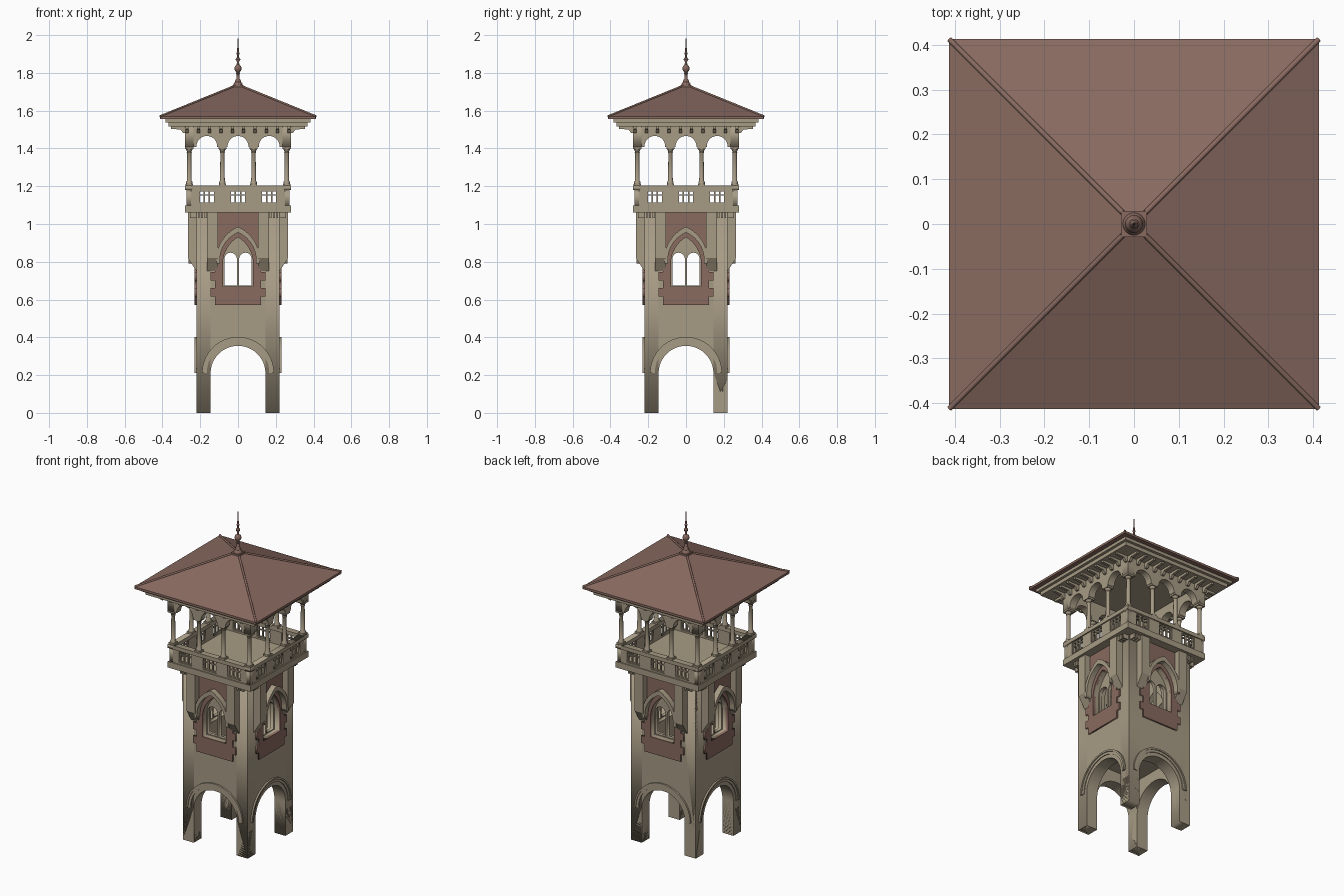
import bpy, bmesh, math
from mathutils import Matrix, Vector

cube = bpy.data.objects.get("Cube")
if cube:
    bpy.data.objects.remove(cube, do_unlink=True)


def material(name, rgb):
    m = bpy.data.materials.new(name)
    m.use_nodes = True
    m.diffuse_color = (*rgb, 1)
    m.node_tree.nodes["Principled BSDF"].inputs["Base Color"].default_value = (*rgb, 1)
    return m


STONE = material("warm stone", (0.39, 0.33, 0.235))
CLAY = material("red brown clay", (0.25, 0.145, 0.117))


def finish(name, bm, mat, sides=4, smooth=False):
    """Turn the bmesh into an object, repeated around the tower's axis."""
    bmesh.ops.remove_doubles(bm, verts=bm.verts, dist=1e-5)
    bmesh.ops.recalc_face_normals(bm, faces=bm.faces)
    source = bm.verts[:] + bm.edges[:] + bm.faces[:]
    for k in range(1, sides):
        copy = bmesh.ops.duplicate(bm, geom=source)["geom"]
        verts = [g for g in copy if isinstance(g, bmesh.types.BMVert)]
        bmesh.ops.rotate(bm, verts=verts, cent=(0, 0, 0),
                         matrix=Matrix.Rotation(k * math.pi / 2, 3, 'Z'))
    mesh = bpy.data.meshes.new(name)
    bm.to_mesh(mesh)
    bm.free()
    mesh.materials.append(mat)
    ob = bpy.data.objects.new(name, mesh)
    bpy.context.collection.objects.link(ob)
    if smooth:
        bpy.ops.object.select_all(action='DESELECT')
        ob.select_set(True)
        bpy.context.view_layer.objects.active = ob
        bpy.ops.object.shade_smooth_by_angle(angle=math.radians(40))
    return ob


def panel(name, outlines, inner, outer, mat):
    """Upright plate on each side, drawn as (x, z) outlines; later ones are holes."""
    cu = bpy.data.curves.new(name + "_outline", 'CURVE')
    cu.dimensions, cu.fill_mode, cu.extrude = '2D', 'BOTH', (outer - inner) / 2
    for pts in outlines:
        s = cu.splines.new('POLY')
        s.points.add(len(pts) - 1)
        for p, (x, z) in zip(s.points, pts):
            p.co = (x, z, 0, 1)
        s.use_cyclic_u = True
    ob = bpy.data.objects.new("outline", cu)
    bpy.context.collection.objects.link(ob)
    dg = bpy.context.evaluated_depsgraph_get()
    mesh = bpy.data.meshes.new_from_object(ob.evaluated_get(dg))
    bm = bmesh.new()
    bm.from_mesh(mesh)
    bpy.data.objects.remove(ob)
    bpy.data.curves.remove(cu)
    bpy.data.meshes.remove(mesh)
    bm.transform(Matrix.Translation((0, -(inner + outer) / 2, 0))
                 @ Matrix.Rotation(math.pi / 2, 4, 'X'))
    return finish(name, bm, mat)


def box(bm, x, out, z):
    """Box from ranges in x, distance out of the front, and height."""
    size = (x[1] - x[0], out[1] - out[0], z[1] - z[0])
    mid = (sum(x) / 2, -sum(out) / 2, sum(z) / 2)
    bmesh.ops.create_cube(bm, size=1, matrix=Matrix.Translation(mid) @ Matrix.Diagonal((*size, 1)))


def slab(name, half, z0, z1, mat):
    bm = bmesh.new()
    box(bm, (-half, half), (-half, half), (z0, z1))
    return finish(name, bm, mat, 1)


def bracket(bm, x0, x1, profile):
    """Extrude an (out, z) profile along x."""
    face = bm.faces.new([bm.verts.new((x0, -o, z)) for o, z in profile])
    new = bmesh.ops.extrude_face_region(bm, geom=[face])["geom"]
    bmesh.ops.translate(bm, vec=(x1 - x0, 0, 0),
                        verts=[g for g in new if isinstance(g, bmesh.types.BMVert)])


def lathe(bm, profile, at, steps=16):
    """Spin an (r, z) profile about an upright axis."""
    verts = [bm.verts.new((at[0] + r, at[1], z)) for r, z in profile]
    edges = [bm.edges.new(pair) for pair in zip(verts, verts[1:])]
    bmesh.ops.spin(bm, geom=verts + edges, cent=(*at, 0), axis=(0, 0, 1),
                   angle=2 * math.pi, steps=steps)


def rect(x0, x1, z0, z1):
    return [(x0, z0), (x1, z0), (x1, z1), (x0, z1)]


def round_arch(cx, r, base, spring, n=20):
    arc = [(cx + r * math.cos(math.pi * i / n), spring + r * math.sin(math.pi * i / n))
           for i in range(n + 1)]
    return [(cx + r, base)] + arc + [(cx - r, base)]


def pointed_arch(w, base, spring, apex, n=10):
    h = apex - spring
    c = (w * w - h * h) / (2 * w)
    end = math.atan2(h, -c)
    right = [(c + (w - c) * math.cos(end * i / n), spring + (w - c) * math.sin(end * i / n))
             for i in range(n + 1)]
    left = [(-x, z) for x, z in right[-2::-1]]
    return [(w, base)] + right + left + [(-w, base)]


def arch_band(outer, inner):
    return [outer + inner[::-1]]


# Shaft with open ground arches and window openings
window = pointed_arch(0.08, 0.67, 0.79, 0.93)
shaft = [(0.22, 0), *round_arch(0, 0.145, 0, 0.21, 32), (-0.22, 0), (-0.22, 1.06), (0.22, 1.06)]
panel("shaft_walls", [shaft, window], 0.145, 0.22, STONE)
slab("lower_floor", 0.15, 0.42, 0.45, STONE)
for name, r, out in (("arch_moulding", 0.165, 0.225), ("arch_moulding_rim", 0.18, 0.23)):
    panel(name, arch_band(round_arch(0, 0.19, 0.21, 0.212, 32), round_arch(0, r, 0.21, 0.212, 32)),
          0.215, out, STONE)

# Clay window surround with toothed edges
edge, z = [], 0.57
for i, h in enumerate((0.045, 0.045, 0.04, 0.045, 0.07)):
    w = 0.145 if i % 2 else 0.122
    edge += [(w, z), (w, z + h)]
    z += h
edge += [(0.11, z), (0.11, 1.06)]
panel("window_surround", [edge + [(-x, z) for x, z in edge[::-1]], window], 0.21, 0.229, CLAY)

# Twin lights, hood and flanking piers
lights = [round_arch(s * 0.039, 0.033, 0.675, 0.815) for s in (-1, 1)]
panel("window_tracery", [pointed_arch(0.082, 0.665, 0.79, 0.932)] + lights, 0.17, 0.19, STONE)
panel("window_hood", arch_band(pointed_arch(0.115, 0.79, 0.81, 0.985),
                               pointed_arch(0.096, 0.79, 0.81, 0.955)), 0.215, 0.262, STONE)
bm = bmesh.new()
for x0, x1 in ((-0.163, -0.105), (0.105, 0.163)):
    bracket(bm, x0, x1, [(0.21, 0.745), (0.22, 0.75), (0.265, 0.82), (0.265, 1.06), (0.21, 1.06)])
finish("window_piers", bm, STONE)

# Balcony slab, corbels, parapet, grilles and rail
slab("balcony_floor", 0.28, 1.06, 1.097, STONE)
bm = bmesh.new()
for s in (-1, 1):
    for i in range(3):
        x = s * (0.172 + i * 0.018)
        box(bm, (x - 0.005, x + 0.005), (0.21, 0.255), (1.032, 1.06))
finish("balcony_corbels", bm, STONE)
bays = (-0.165, 0, 0.165)
panel("parapet", [rect(-0.273, 0.273, 1.09, 1.185)]
      + [rect(c - 0.045, c + 0.045, 1.107, 1.178) for c in bays], 0.25, 0.273, STONE)
bm = bmesh.new()
for c in bays:
    for dx in (-0.041, -0.014, 0.014, 0.041):
        box(bm, (c + dx - 0.004, c + dx + 0.004), (0.256, 0.267), (1.105, 1.18))
    for h in (1.11, 1.153, 1.175):
        box(bm, (c - 0.045, c + 0.045), (0.257, 0.266), (h - 0.003, h + 0.003))
finish("parapet_grilles", bm, STONE)
panel("parapet_rail", [rect(-0.28, 0.28, 1.18, 1.203)], 0.243, 0.28, STONE)

# Arcade columns with square plinths and caps
shaft_profile = [(0.017, 1.212), (0.017, 1.222), (0.0125, 1.23), (0.011, 1.375),
                 (0.014, 1.38), (0.012, 1.385), (0.02, 1.4)]
bm, blocks = bmesh.new(), bmesh.new()
for x in (-0.258, -0.0825, 0.0825):
    lathe(bm, shaft_profile, (x, -0.258))
    for half, z0, z1 in ((0.019, 1.2, 1.213), (0.022, 1.398, 1.41)):
        box(blocks, (x - half, x + half), (0.258 - half, 0.258 + half), (z0, z1))
finish("arcade_columns", bm, STONE, smooth=True)
finish("column_blocks", blocks, STONE)

# Arcade wall: arches cut up from the lower edge
outline = [(0.28, 1.408)]
for c in reversed(bays):
    outline += round_arch(c, 0.055, 1.408, 1.411)
outline += [(-0.28, 1.408), (-0.28, 1.53), (0.28, 1.53)]
panel("arcade_wall", [outline], 0.236, 0.28, STONE)

# Eaves with brackets
bm = bmesh.new()
for i in range(10):
    x = -0.27 + i * 0.06
    bracket(bm, x - 0.008, x + 0.008,
            [(0.27, 1.48), (0.29, 1.482), (0.305, 1.5), (0.355, 1.504), (0.355, 1.52), (0.27, 1.52)])
finish("eave_brackets", bm, STONE)
slab("eave_soffit", 0.368, 1.516, 1.54, STONE)
slab("eave_fascia", 0.385, 1.538, 1.558, STONE)

# Pyramid roof with a thin drip edge
slab("roof_edge", 0.413, 1.556, 1.57, CLAY)
bm = bmesh.new()
bmesh.ops.create_cone(bm, cap_ends=True, segments=4, radius1=0.413 * math.sqrt(2),
                      radius2=0.028 * math.sqrt(2), depth=0.155,
                      matrix=Matrix.Translation((0, 0, 1.6475)) @ Matrix.Rotation(math.pi / 4, 4, 'Z'))
finish("roof", bm, CLAY, 1)

# Rounded hip ridges
bm = bmesh.new()
low, high = Vector((0.412, -0.412, 1.57)), Vector((0.026, -0.026, 1.727))
run = high - low
bmesh.ops.create_cone(bm, cap_ends=True, segments=10, radius1=0.006, radius2=0.006, depth=run.length,
                      matrix=Matrix.Translation((low + high) / 2)
                      @ run.to_track_quat('Z', 'Y').to_matrix().to_4x4())
finish("hip_ridges", bm, CLAY, smooth=True)

# Finial
slab("finial_base", 0.029, 1.715, 1.735, CLAY)
bm = bmesh.new()
lathe(bm, [(0.026, 1.733), (0.022, 1.745), (0.016, 1.752), (0.016, 1.758), (0.009, 1.768),
           (0.007, 1.79), (0.012, 1.797), (0.008, 1.803), (0.016, 1.812), (0.02, 1.824),
           (0.016, 1.836), (0.007, 1.844), (0.006, 1.86), (0.012, 1.868), (0.012, 1.874),
           (0.005, 1.882), (0.005, 1.895), (0.009, 1.902), (0.005, 1.91), (0.004, 1.93),
           (0.003, 1.96), (0, 2.0)], (0, 0))
finish("finial", bm, CLAY, 1, smooth=True)
